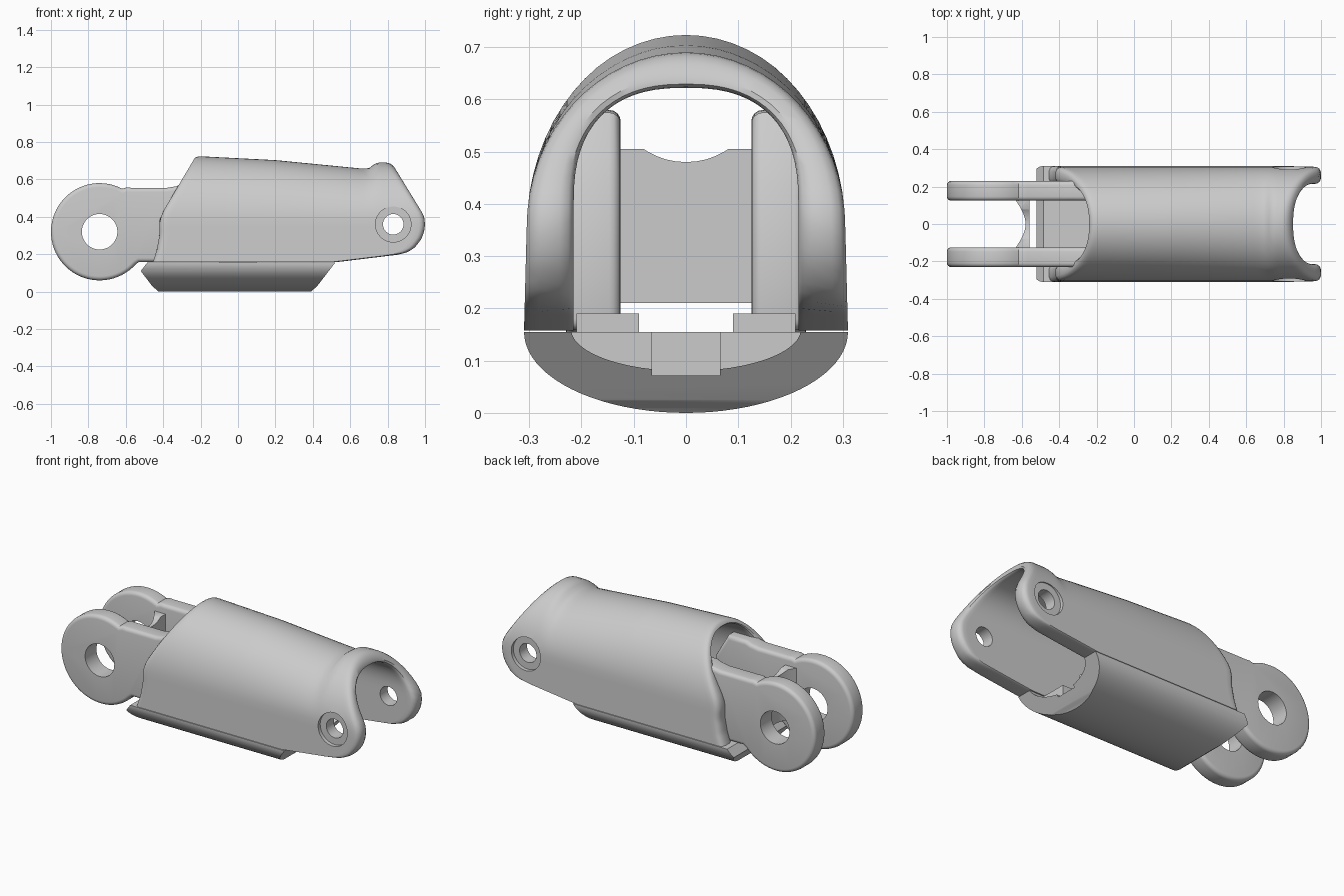
import bpy
import bmesh
from math import sin, cos, pi, radians

if "Cube" in bpy.data.objects:
    bpy.data.objects.remove(bpy.data.objects["Cube"])


def lerp(a, b, t):
    return a + (b - a) * t


def curve(points, v):
    """Piecewise linear lookup, clamped at both ends."""
    if v <= points[0][0]:
        return points[0][1]
    for (a, p), (b, q) in zip(points, points[1:]):
        if v <= b:
            return lerp(p, q, (v - a) / (b - a))
    return points[-1][1]


def loft(name, loops):
    """Skin a row of closed loops and cap both ends."""
    bm = bmesh.new()
    rows = [[bm.verts.new(p) for p in loop] for loop in loops]
    n = len(rows[0])
    for a, b in zip(rows, rows[1:]):
        for i in range(n):
            j = (i + 1) % n
            bm.faces.new((a[i], a[j], b[j], b[i]))
    bm.faces.new(rows[0])
    bm.faces.new(rows[-1])
    bmesh.ops.recalc_face_normals(bm, faces=bm.faces)
    mesh = bpy.data.meshes.new(name)
    bm.to_mesh(mesh)
    bm.free()
    obj = bpy.data.objects.new(name, mesh)
    bpy.context.collection.objects.link(obj)
    return obj


def prism(name, outline, axis, start, end):
    place = {"x": lambda u, v, d: (d, u, v),
             "y": lambda u, v, d: (u, d, v),
             "z": lambda u, v, d: (u, v, d)}[axis]
    return loft(name, [[place(u, v, d) for u, v in outline] for d in (start, end)])


def circle(cx, cz, r, first=0, last=360, n=48):
    full = last - first == 360
    count = n if full else n + 1
    angles = [radians(lerp(first, last, i / n)) for i in range(count)]
    return [(cx + r * cos(a), cz + r * sin(a)) for a in angles]


def box(name, x, y, z):
    return prism(name, [(x[0], z[0]), (x[1], z[0]), (x[1], z[1]), (x[0], z[1])], "y", *y)


def apply(obj, kind, **settings):
    bpy.context.view_layer.objects.active = obj
    mod = obj.modifiers.new(kind.title(), kind)
    for key, value in settings.items():
        setattr(mod, key, value)
    bpy.ops.object.modifier_apply(modifier=mod.name)


def boolean(obj, cutter, operation="DIFFERENCE"):
    cutter.hide_render = True
    apply(obj, "BOOLEAN", object=cutter, operation=operation, solver="EXACT")
    bpy.data.objects.remove(cutter)


def smooth(obj, angle=35):
    bpy.ops.object.select_all(action="DESELECT")
    obj.select_set(True)
    bpy.context.view_layer.objects.active = obj
    bpy.ops.object.shade_smooth_by_angle(angle=radians(angle))


# Shell: arched ribs run lengthwise between the two end outlines
BASE, SPRING = 0.158, 0.4
rear_end = [(BASE, -.455), (.22, -.435), (.3, -.42), (.38, -.42), (.43, -.4), (.725, -.225)]
front_end = [(BASE, .53), (.198, .86), (.21, .905), (.235, .945), (.28, .98), (.32, .995),
             (.36, 1), (.4, .995), (.43, .98), (.69, .82), (.74, .8)]
outer_top = [(-.23, .725), (.2, .703), (.66, .658), (.7, .659), (.72, .675), (.745, .69), (1, .69)]
inner_top = [(-.23, .69), (.6, .625), (1, .62)]


def scale_z(z, x, tops):
    if z <= SPRING:
        return z
    return SPRING + (z - SPRING) * (curve(tops, x) - SPRING) / (tops[0][1] - SPRING)


def stations():
    """Matching outer and inner cross-section points, from one foot to the other."""
    half = []
    for i in range(14):
        t = (i / 14) ** 1.7
        half.append(((lerp(.31, .305, t), lerp(BASE, .35, t)), (.215, lerp(BASE, SPRING, t))))
    for i in range(17):
        a = pi / 2 * i / 16
        c, s = max(cos(a), 0), sin(a)
        half.append(((.305 * c, .35 + .375 * s), (.215 * c ** .8, SPRING + .29 * s ** .8)))
    other = [((-o[0], o[1]), (-i[0], i[1])) for o, i in half[-2::-1]]
    return half + other


RIM = 0.03
rim_steps = [(1, 0), (.6, .03), (.25, .11), (0, .3), (0, .7), (.25, .89), (.6, .97), (1, 1)]
STEPS = 56


def rib(outer, inner):
    def limits(w):
        z = lerp(outer[1], inner[1], w)
        zf = lerp(scale_z(outer[1], 1, outer_top), scale_z(inner[1], 1, inner_top), w)
        return curve(rear_end, z), curve(front_end, zf)

    def point(x, w):
        return (x, lerp(outer[0], inner[0], w),
                lerp(scale_z(outer[1], x, outer_top), scale_z(inner[1], x, inner_top), w))

    def run(w):
        a, b = limits(w)
        return [point(lerp(a + RIM, b - RIM, k / STEPS), w) for k in range(1, STEPS)]

    front = [point(limits(w)[1] - RIM * d, w) for d, w in rim_steps]
    rear = [point(limits(w)[0] + RIM * d, w) for d, w in reversed(rim_steps)]
    return run(0) + front + run(1)[::-1] + rear


shell = loft("shell", [rib(o, i) for o, i in stations()])

# Pin holes and counterbores in the shell's front ears
boolean(shell, prism("pin_cutter", circle(.83, .36, .055), "y", -.5, .5))
for side in (-1, 1):
    boolean(shell, prism("counterbore_cutter", circle(.83, .36, .095), "y", side * .285, side * .5))
smooth(shell)

# Rear hinge arms
arm_outline = circle(-.74, .32, .26, 62, 318) + [
    (-.53, .158), (-.1, .158), (-.1, .44), (-.18, .575), (-.3, .575), (-.33, .563),
    (-.38, .555), (-.57, .555), (-.595, .557)]
for side, label in ((1, "back"), (-1, "front")):
    arm = prism(label + "_hinge_arm", arm_outline, "y", side * .125, side * .23)
    apply(arm, "BEVEL", width=.022, segments=4, limit_method="ANGLE", angle_limit=radians(60))
    boolean(arm, prism("hinge_cutter", circle(-.74, .32, .095), "y", -.5, .5))
    smooth(arm)

# Concave web joining the arms
hollow = [(-.635 + .055 * cos(pi * t / 24), .13 * t / 12) for t in range(-12, 13)]
web = prism("hinge_web", hollow + [(-.56, .14), (-.56, -.14)], "z", .21, .505)
boolean(web, prism("web_notch", circle(0, .625, .145), "x", -.8, -.4))
smooth(web)

# Grip pad under the shell
half_ellipse = [(.31 * cos(a), .155 + .155 * sin(a)) for a in
                (pi + pi * i / 40 for i in range(41))]
pad = prism("grip_pad", half_ellipse, "x", -.7, .7)
pad_side = [(-.435, .01), (-.405, -.02), (.37, -.02), (.4, .01), (.42, .025), (.52, .155),
            (.52, .2), (-.485, .2), (-.485, .155), (-.52, .11), (-.455, .025)]
boolean(pad, prism("pad_trim", pad_side, "y", -.5, .5), "INTERSECT")

# Recess and pocket in the pad's front end
recess = [(.22 * cos(a), .16 + .08 * sin(a)) for a in (pi + pi * i / 24 for i in range(25))]
recess += [(.22, .3), (-.22, .3)]
boolean(pad, prism("recess_cutter", recess, "x", .425, .7))
boolean(pad, box("pocket_cutter", (.28, .7), (-.065, .065), (.072, .3)))
smooth(pad, 25)

# Locating tabs on the pad's upper face
for side, label in ((1, "back"), (-1, "front")):
    box(label + "_tab", (-.1, .1), (side * .09, side * .21), (.15, .19))
